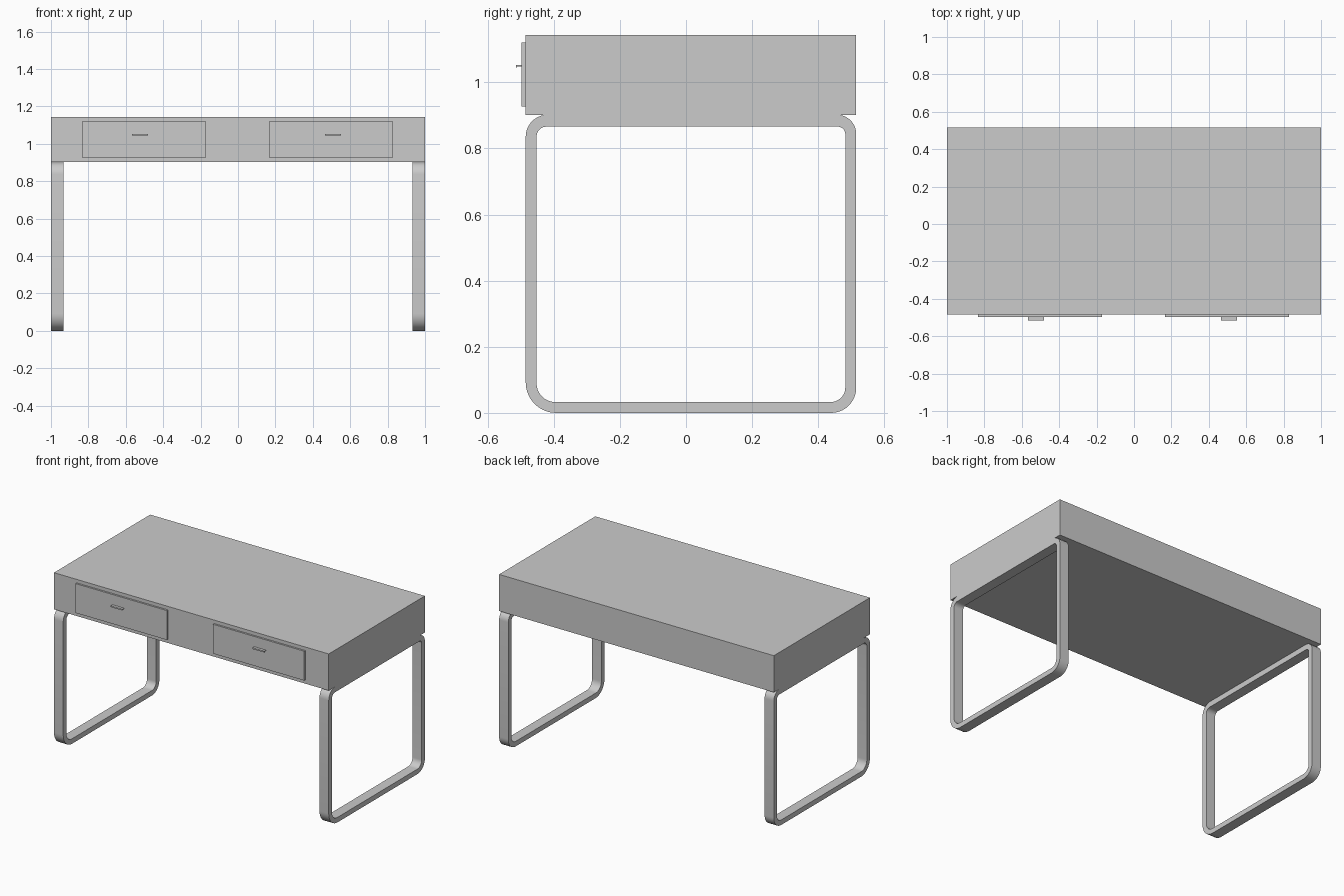
import bpy, bmesh
from math import cos, sin, pi

if "Cube" in bpy.data.objects:
    bpy.data.objects.remove(bpy.data.objects["Cube"])


def finish(name, bm, smooth=False):
    bmesh.ops.recalc_face_normals(bm, faces=bm.faces)
    mesh = bpy.data.meshes.new(name)
    bm.to_mesh(mesh)
    bm.free()
    ob = bpy.data.objects.new(name, mesh)
    bpy.context.collection.objects.link(ob)
    if smooth:
        bpy.ops.object.select_all(action='DESELECT')
        ob.select_set(True)
        bpy.context.view_layer.objects.active = ob
        bpy.ops.object.shade_smooth_by_angle()
    return ob


def prism(name, profile, x0, x1):
    """Extrude a (y, z) profile along x."""
    bm = bmesh.new()
    face = bm.faces.new([bm.verts.new((x0, y, z)) for y, z in profile])
    ext = bmesh.ops.extrude_face_region(bm, geom=[face])
    new = [v for v in ext['geom'] if isinstance(v, bmesh.types.BMVert)]
    bmesh.ops.translate(bm, verts=new, vec=(x1 - x0, 0, 0))
    return finish(name, bm)


def box(name, x, y, z):
    return prism(name, [(y[0], z[0]), (y[1], z[0]), (y[1], z[1]), (y[0], z[1])], *x)


def rounded_loop(y0, y1, z0, z1, radii, steps=10):
    """Rounded rectangle; radii: front bottom, back bottom, back top, front top."""
    a, b, c, d = radii
    corners = [(y0 + a, z0 + a, a, pi), (y1 - b, z0 + b, b, 1.5 * pi),
               (y1 - c, z1 - c, c, 0), (y0 + d, z1 - d, d, 0.5 * pi)]
    return [(y + r * cos(s + i / steps * pi / 2), z + r * sin(s + i / steps * pi / 2))
            for y, z, r, s in corners for i in range(steps + 1)]


def loop_leg(name, x0, x1):
    outer = rounded_loop(-0.485, 0.515, 0.0, 0.902, (0.092, 0.076, 0.058, 0.066))
    inner = rounded_loop(-0.452, 0.482, 0.033, 0.866, (0.056, 0.044, 0.023, 0.03))
    bm = bmesh.new()
    rings = [[bm.verts.new((x, y, z)) for y, z in loop]
             for x, loop in ((x0, outer), (x1, outer), (x1, inner), (x0, inner))]
    n = len(outer)
    for k in range(4):
        p, q = rings[k], rings[(k + 1) % 4]
        for i in range(n):
            j = (i + 1) % n
            bm.faces.new((p[i], p[j], q[j], q[i]))
    return finish(name, bm, True)


# desk body
box("desk_body", (-1, 1), (-0.485, 0.515), (0.902, 1.143))

# drawer fronts with small lipped pulls
for side, cx, hx in (("left", -0.502, -0.524), ("right", 0.498, 0.508)):
    box(side + "_drawer_front", (cx - 0.332, cx + 0.332), (-0.497, -0.48), (0.927, 1.12))
    pull = [(-0.496, 1.053), (-0.515, 1.053), (-0.515, 1.044),
            (-0.513, 1.044), (-0.513, 1.048), (-0.496, 1.048)]
    prism(side + "_drawer_pull", pull, hx - 0.043, hx + 0.043)

# closed loop legs at both ends
loop_leg("left_leg_loop", -1.0, -0.933)
loop_leg("right_leg_loop", 0.933, 1.0)
